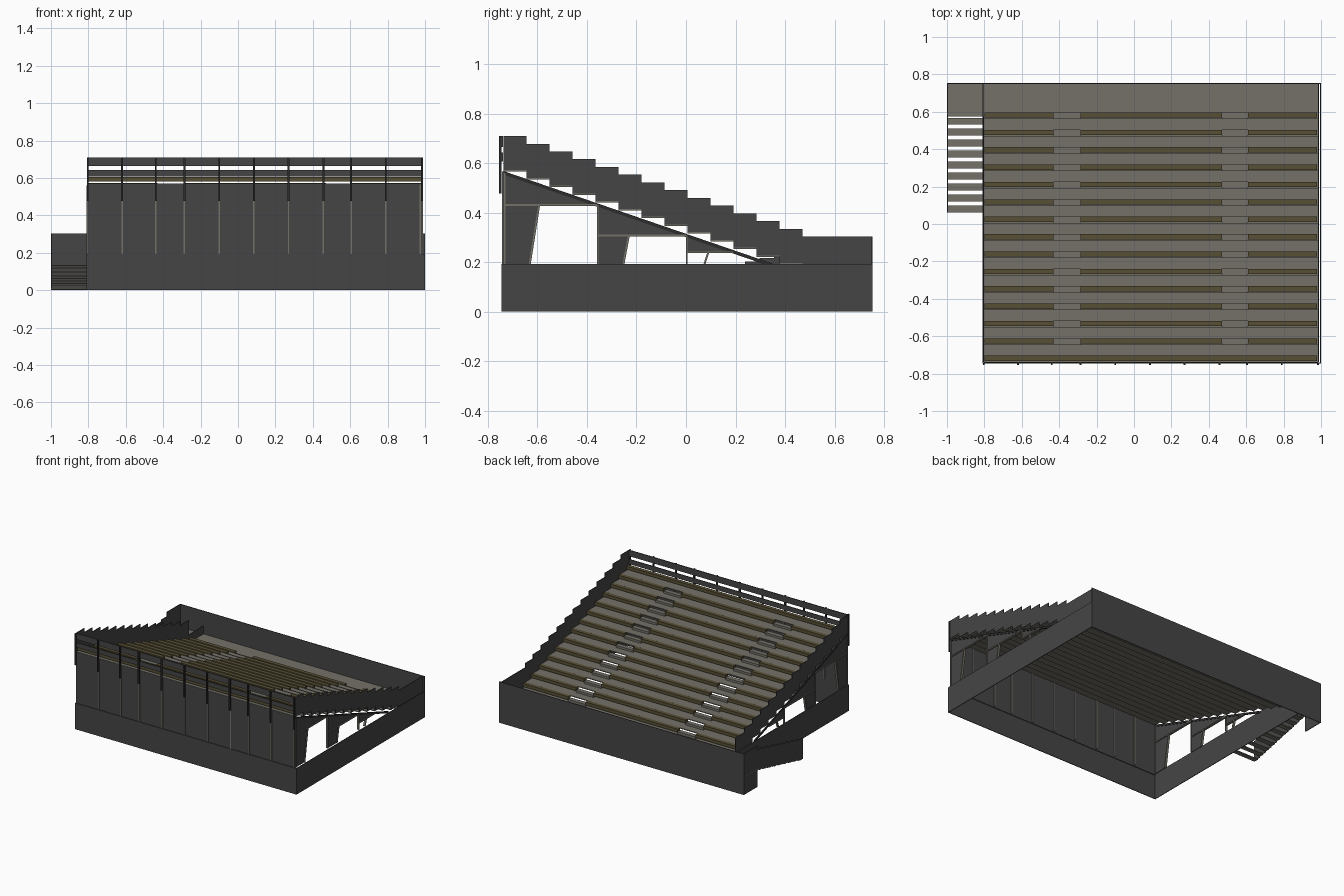
import bpy, bmesh

if "Cube" in bpy.data.objects:
    bpy.data.objects.remove(bpy.data.objects["Cube"])


def material(name, rgb):
    m = bpy.data.materials.new(name)
    m.diffuse_color = (*rgb, 1)
    m.use_nodes = True
    m.node_tree.nodes["Principled BSDF"].inputs["Base Color"].default_value = m.diffuse_color
    return m


DARK = material("charcoal panel", (0.06, 0.06, 0.06))
DECK = material("grey tan deck", (0.175, 0.165, 0.14))
SEAT = material("brown seat", (0.095, 0.078, 0.036))
FRAME = material("black steel", (0.025, 0.025, 0.025))


def obj_from(bm, name, mat):
    bmesh.ops.recalc_face_normals(bm, faces=bm.faces)
    me = bpy.data.meshes.new(name)
    bm.to_mesh(me)
    bm.free()
    me.materials.append(mat)
    o = bpy.data.objects.new(name, me)
    bpy.context.collection.objects.link(o)
    return o


def boxes(name, mat, items):
    """One object from (x0, x1, y0, y1, z0, z1) boxes."""
    bm = bmesh.new()
    for x0, x1, y0, y1, z0, z1 in items:
        r = bmesh.ops.create_cube(bm, size=1)
        for v in r["verts"]:
            v.co.x = x1 if v.co.x > 0 else x0
            v.co.y = y1 if v.co.y > 0 else y0
            v.co.z = z1 if v.co.z > 0 else z0
    return obj_from(bm, name, mat)


def plates(name, mat, profiles, xs, t):
    """Side profiles in (y, z), extruded along x by t at each x."""
    bm = bmesh.new()
    for x in xs:
        for p in profiles:
            f = bm.faces.new([bm.verts.new((x, y, z)) for y, z in p])
            r = bmesh.ops.extrude_face_region(bm, geom=[f])
            for v in r["geom"]:
                if isinstance(v, bmesh.types.BMVert):
                    v.co.x += t
    return obj_from(bm, name, mat)


ROWS, RUN, RISE = 15, 0.0929, 0.0312
Y0, ZTOP = -0.737, 0.571
XL, XR = -0.803, 0.983
AISLES = [(-0.43, -0.285), (0.47, 0.61)]
POSTS = [-0.62, -0.44, -0.287, -0.1, 0.085, 0.27, 0.457, 0.605, 0.79]


def row(r):
    return Y0 + RUN * r, ZTOP - RISE * r


# Base skirts and tall wall at the field side
boxes("base_skirt", DARK, [
    (-0.81, 1.0, -0.745, -0.74, 0, 0.193),
    (0.995, 1.0, -0.745, 0.75, 0, 0.193),
    (-0.81, -0.805, -0.745, 0.75, 0, 0.193)])
boxes("field_wall", DARK, [
    (-1.0, 1.0, 0.748, 0.753, 0, 0.303),
    (-1.0, -0.995, 0.595, 0.75, 0, 0.303)])

# Back wall with vertical trim strips on both faces
boxes("back_wall", DARK, [(XL, XR, -0.738, -0.733, 0.18, 0.568)])
boxes("back_wall_strip", DECK,
      [(x - 0.004, x + 0.004, -0.743, -0.727, 0.19, 0.566) for x in POSTS + [0.975]])

# Row decks and the front walkway
decks = []
for r in range(ROWS - 1):
    y, z = row(r)
    decks.append((XL, XR, y, y + RUN, z - 0.006, z))
yw, zw = row(ROWS - 1)
decks.append((XL, XR, yw, 0.75, zw - 0.006, zw))
decks.append((-1.0, XL, 0.575, 0.75, zw - 0.006, zw))
boxes("row_deck", DECK, decks)

# Bench seats interrupted by the aisles, and aisle half steps
seats, steps = [], []
for r in range(ROWS):
    y, z = row(r)
    ends = [XL + 0.004] + ([v for a in AISLES for v in a] if r else []) + [XR - 0.004]
    for a, b in zip(ends[::2], ends[1::2]):
        seats.append((a, b, y + 0.005, y + 0.033, z + 0.011, z + 0.034))
    if r:
        for a, b in AISLES:
            steps.append((a, b, y, y + 0.034, z, z + 0.016))
boxes("bench_seat", SEAT, seats)
boxes("aisle_step", DECK, steps)

# Stepped side guard panels
H = 0.138


def guard(end_y):
    out = []
    for r in range(13):
        y, z = row(r)
        out.append((y, y + RUN, z, z + H))
    out.append((row(13)[0], end_y, 0.165, 0.303))
    return out


boxes("right_guard_panel", DARK, [(XR, XR + 0.005, *g) for g in guard(0.75)])
boxes("left_guard_panel", DARK, [(XL - 0.005, XL, *g) for g in guard(0.575)])

# Side support frames: sloped stringer, tapered column webs, tan edges
ENDS = [XL - 0.002, XR - 0.004]


def slope(y):
    return 0.56 - (y + 0.735) * 0.344


plates("sloped_stringer", FRAME,
       [[(-0.735, 0.553), (0.35, 0.18), (0.35, 0.194), (-0.735, 0.567)]], ENDS, 0.008)
webs, edges = [], []
for y, zb, top, bot, bar in [(-0.735, 0.43, -0.597, -0.635, -0.36),
                             (-0.36, 0.307, -0.235, -0.257, 0.0),
                             (0.0, 0.24, 0.086, 0.07, 0.19)]:
    if y < -0.1:
        webs.append([(y, 0.19), (bot, 0.19), (top, zb), (y, zb)])
    webs.append([(y, zb), (bar, zb), (bar, slope(bar)), (y, slope(y))])
    edges.append([(bot, 0.19), (bot + 0.008, 0.19), (top + 0.008, zb), (top, zb)])
    edges.append([(y, zb - 0.004), (bar, zb - 0.004), (bar, zb + 0.004), (y, zb + 0.004)])
    edges.append([(y, 0.19), (y + 0.006, 0.19), (y + 0.006, slope(y)), (y, slope(y))])
plates("support_web", DARK, webs, ENDS, 0.004)
plates("support_flange", DECK, edges, [x - 0.006 for x in ENDS], 0.016)

# Rear fence: two rails on posts
boxes("rear_rail", DARK, [
    (XL, XR, -0.744, -0.738, 0.607, 0.642),
    (XL, XR, -0.744, -0.738, 0.665, 0.71)])
boxes("rear_post", FRAME,
      [(x - 0.005, x + 0.005, -0.754, -0.744, 0.478, 0.71) for x in POSTS + [XL, XR]])

# Side stairs with stepped outer guard
treads, guards = [], []
for i in range(9):
    y, z = 0.532 - i * 0.0587, 0.121 - i * 0.0138
    treads.append((-1.0, -0.81, y, y + 0.036, z - 0.006, z))
    guards.append((-1.0, -0.995, y, y + 0.0587, z, z + 0.15))
boxes("stair_tread", DECK, treads)
boxes("stair_guard", DARK, guards)
